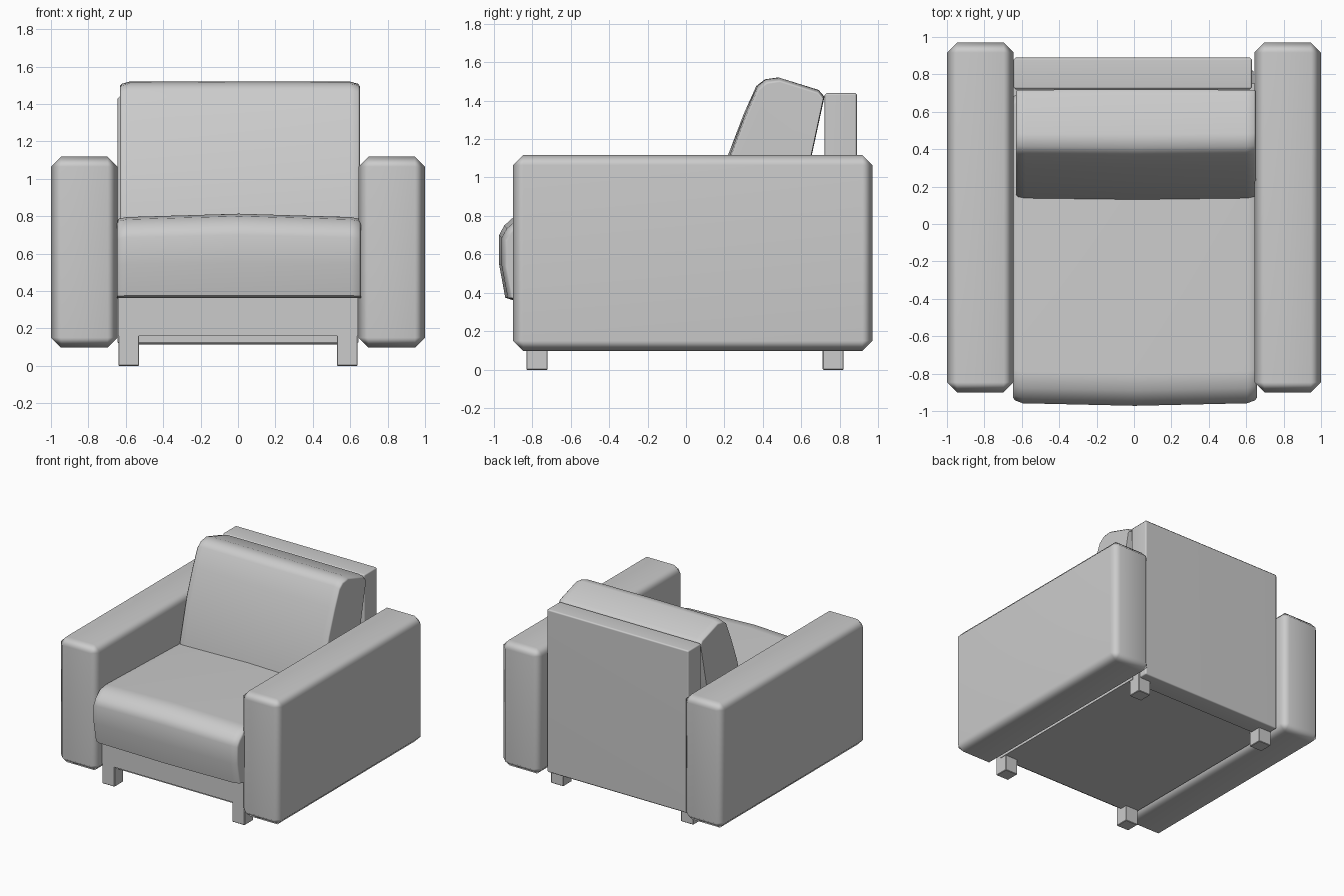
import bpy, bmesh

if "Cube" in bpy.data.objects:
    bpy.data.objects.remove(bpy.data.objects["Cube"])


def smooth(ob, angle=0.9):
    bpy.ops.object.select_all(action='DESELECT')
    ob.select_set(True)
    bpy.context.view_layer.objects.active = ob
    bpy.ops.object.shade_smooth_by_angle(angle=angle)
    ob.modifiers.new("flat_faces", 'WEIGHTED_NORMAL').keep_sharp = True


def make(name, bm):
    bmesh.ops.recalc_face_normals(bm, faces=bm.faces)
    me = bpy.data.meshes.new(name)
    bm.to_mesh(me)
    bm.free()
    ob = bpy.data.objects.new(name, me)
    bpy.context.collection.objects.link(ob)
    return ob


def box(name, lo, hi, bevel=0.0, round_it=False):
    bm = bmesh.new()
    bmesh.ops.create_cube(bm, size=1)
    for v in bm.verts:
        v.co = [(a + b) / 2 + c * (b - a) for a, b, c in zip(lo, hi, v.co)]
    if bevel:
        bmesh.ops.bevel(bm, geom=bm.edges[:], offset=bevel, segments=1,
                        affect='EDGES', profile=0.5)
    ob = make(name, bm)
    if round_it:
        smooth(ob)
    return ob


def cushion(name, profile, pivot, stations, shift):
    """Loft a (y, z) profile across x; each station is (x, y scale, z scale)."""
    bm = bmesh.new()
    rings = [[bm.verts.new((x + shift, pivot[0] + (y - pivot[0]) * sy,
                            pivot[1] + (z - pivot[1]) * sz))
              for y, z in profile] for x, sy, sz in stations]
    n = len(profile)
    for a, b in zip(rings, rings[1:]):
        for i in range(n):
            j = (i + 1) % n
            bm.faces.new((a[i], a[j], b[j], b[i]))
    bm.faces.new(rings[0])
    bm.faces.new(rings[-1])
    ob = make(name, bm)
    smooth(ob)
    return ob


def mirrored(half):
    return [(-x, a, b) for x, a, b in half] + [(0, 1, 1)] + half[::-1]


# Arms
for s, side in ((-1, "left"), (1, "right")):
    xs = sorted((s * 0.643, s * 1.0))
    box(side + "_arm", (xs[0], -0.9, 0.097), (xs[1], 0.97, 1.118), 0.054, True)
    # Legs
    lx = sorted((s * 0.528, s * 0.64))
    box(side + "_front_leg", (lx[0], -0.83, 0), (lx[1], -0.72, 0.2), 0.004)
    box(side + "_back_leg", (lx[0], 0.71, 0), (lx[1], 0.82, 0.2), 0.004)

# Frame: front rail, bottom board, back panel
box("front_rail", (-0.642, -0.83, 0.16), (0.642, -0.72, 0.38))
box("bottom_board", (-0.645, -0.78, 0.125), (0.645, 0.75, 0.36))
box("back_panel", (-0.645, 0.72, 0.115), (0.632, 0.89, 1.44), 0.012, True)

# Seat cushion, sloping gently down to the back
seat = [(-0.90, 0.362), (-0.94, 0.375), (-0.972, 0.55), (-0.972, 0.70),
        (-0.945, 0.75), (-0.89, 0.80), (-0.80, 0.813), (0.14, 0.782),
        (0.66, 0.765), (0.71, 0.73), (0.71, 0.362)]
cushion("seat_cushion", seat, (0, 0.362),
        mirrored([(0.652, 0.955, 0.91), (0.642, 0.97, 0.94),
                  (0.60, 0.986, 0.96)]), 0.005)

# Leaning back cushion
back = [(0.125, 0.76), (0.22, 1.12), (0.30, 1.33), (0.365, 1.475),
        (0.41, 1.51), (0.48, 1.52), (0.69, 1.455), (0.72, 1.42),
        (0.655, 1.12), (0.575, 0.74), (0.50, 0.68), (0.15, 0.68)]
cushion("back_cushion", back, (0.60, 1.10),
        mirrored([(0.642, 0.93, 0.94), (0.632, 0.955, 0.97),
                  (0.59, 0.975, 0.998)]), 0.01)
